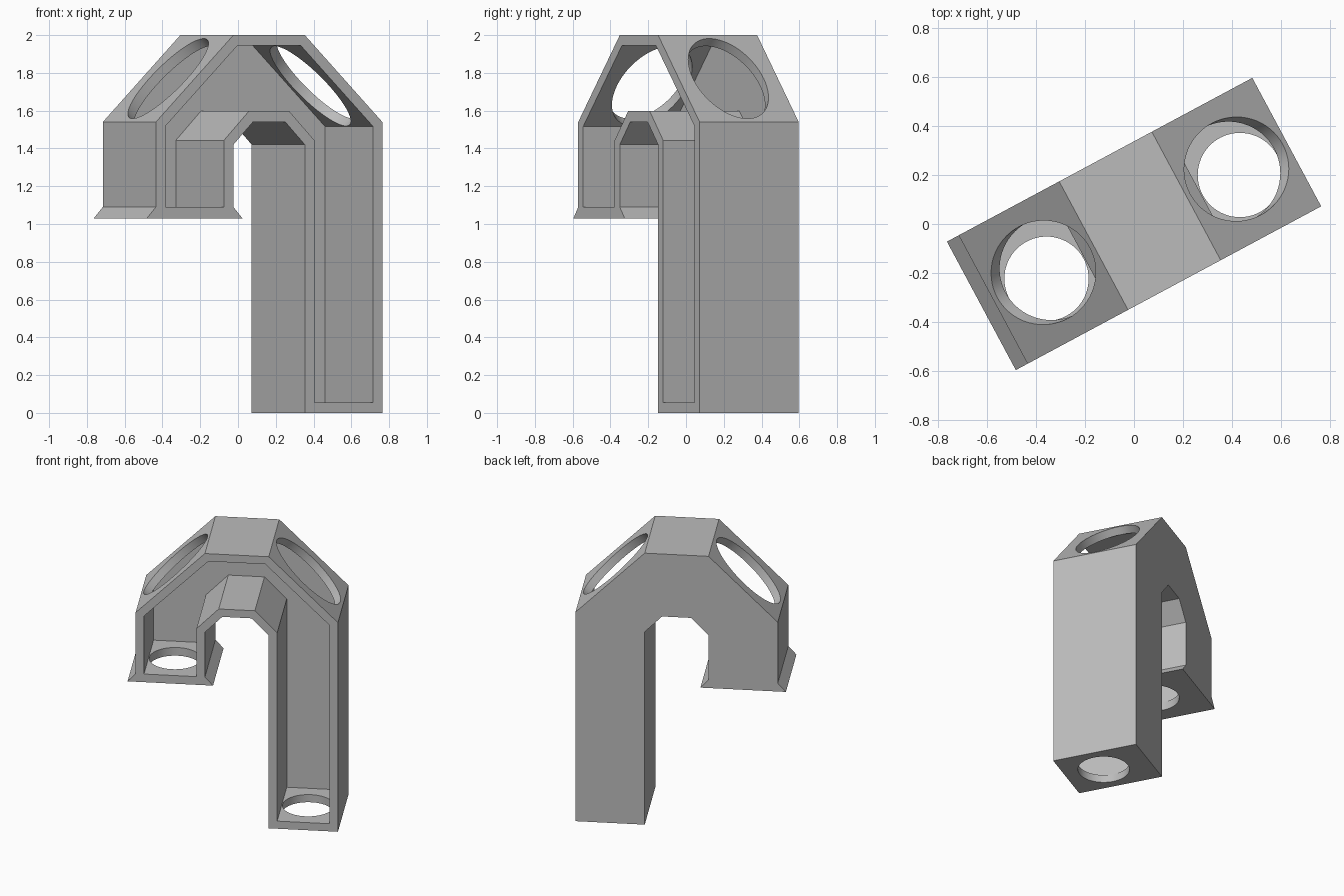
import bpy, bmesh, math
from mathutils import Matrix, Vector

cube = bpy.data.objects.get("Cube")
if cube:
    bpy.data.objects.remove(cube, do_unlink=True)

TURN = Matrix.Rotation(math.radians(28.2), 4, 'Z')
MID = 0.0275          # arch centre line along the body
HALF = 0.2975         # half depth
WALL = 0.056          # shell thickness

gray = bpy.data.materials.new("plain gray")
gray.use_nodes = True
gray.diffuse_color = (0.5, 0.5, 0.5, 1)
gray.node_tree.nodes["Principled BSDF"].inputs["Base Color"].default_value = (0.5, 0.5, 0.5, 1)


def finish(name, bm, matrix=Matrix()):
    bmesh.ops.recalc_face_normals(bm, faces=bm.faces)
    bm.transform(matrix)
    mesh = bpy.data.meshes.new(name)
    bm.to_mesh(mesh)
    bm.free()
    mesh.materials.append(gray)
    obj = bpy.data.objects.new(name, mesh)
    bpy.context.collection.objects.link(obj)
    return obj


def prism(name, profile, front, back):
    """Extrude an x-z outline from front to back."""
    bm = bmesh.new()
    face = bm.faces.new([bm.verts.new((MID + x, front, z)) for x, z in profile])
    new = bmesh.ops.extrude_face_region(bm, geom=[face])["geom"]
    verts = [g for g in new if isinstance(g, bmesh.types.BMVert)]
    bmesh.ops.translate(bm, verts=verts, vec=(0, back - front, 0))
    return finish(name, bm)


def drill(name, centre, depth, rx, ry, tilt=0):
    bm = bmesh.new()
    bmesh.ops.create_cone(bm, cap_ends=True, segments=64, radius1=1, radius2=1, depth=depth)
    matrix = (Matrix.Translation(Vector(centre)) @ Matrix.Rotation(tilt, 4, 'Y')
              @ Matrix.Diagonal((rx, ry, 1, 1)))
    return finish(name, bm, matrix)


# Hooked body: short flared leg on one side, long leg on the other
body = prism("hooked_duct_body", [
    (-0.7345, 1.03), (-0.68, 1.09), (-0.68, 1.54), (-0.2145, 2.0),
    (0.2145, 2.0), (0.68, 1.54), (0.68, 0), (0.2145, 0), (0.2145, 1.42),
    (0.0975, 1.54), (-0.0975, 1.54), (-0.2145, 1.42), (-0.2145, 1.09),
    (-0.16, 1.03)], -HALF, HALF)

# Cavity open to the front
cutters = [prism("cavity_cutter", [
    (-0.624, 1.09), (-0.624, 1.517), (-0.191, 1.944), (0.191, 1.944),
    (0.624, 1.517), (0.624, WALL), (0.2715, WALL), (0.2715, 1.443),
    (0.1215, 1.597), (-0.1215, 1.597), (-0.2715, 1.443), (-0.2715, 1.09)],
    -HALF - 0.1, HALF - WALL)]

# Oval ports in the sloping roof and round ports in both leg floors
for side, floor in ((-1, 1.06), (1, WALL / 2)):
    cutters.append(drill("roof_port_cutter", (MID + side * 0.447, 0, 1.77),
                         0.2, 0.301, 0.212, side * math.pi / 4))
    cutters.append(drill("floor_port_cutter", (MID + side * 0.4478, -WALL / 2, floor),
                         0.12, 0.172, 0.172))

bpy.context.view_layer.objects.active = body
for cutter in cutters:
    cutter.hide_render = True
    mod = body.modifiers.new("cut", 'BOOLEAN')
    mod.operation = 'DIFFERENCE'
    mod.solver = 'EXACT'
    mod.object = cutter
    bpy.ops.object.modifier_apply(modifier=mod.name)
    bpy.data.objects.remove(cutter, do_unlink=True)

# Turn the finished body and keep its edges crisp
body.data.transform(TURN)
bpy.ops.object.select_all(action='DESELECT')
body.select_set(True)
bpy.ops.object.shade_smooth_by_angle(angle=math.radians(30))
